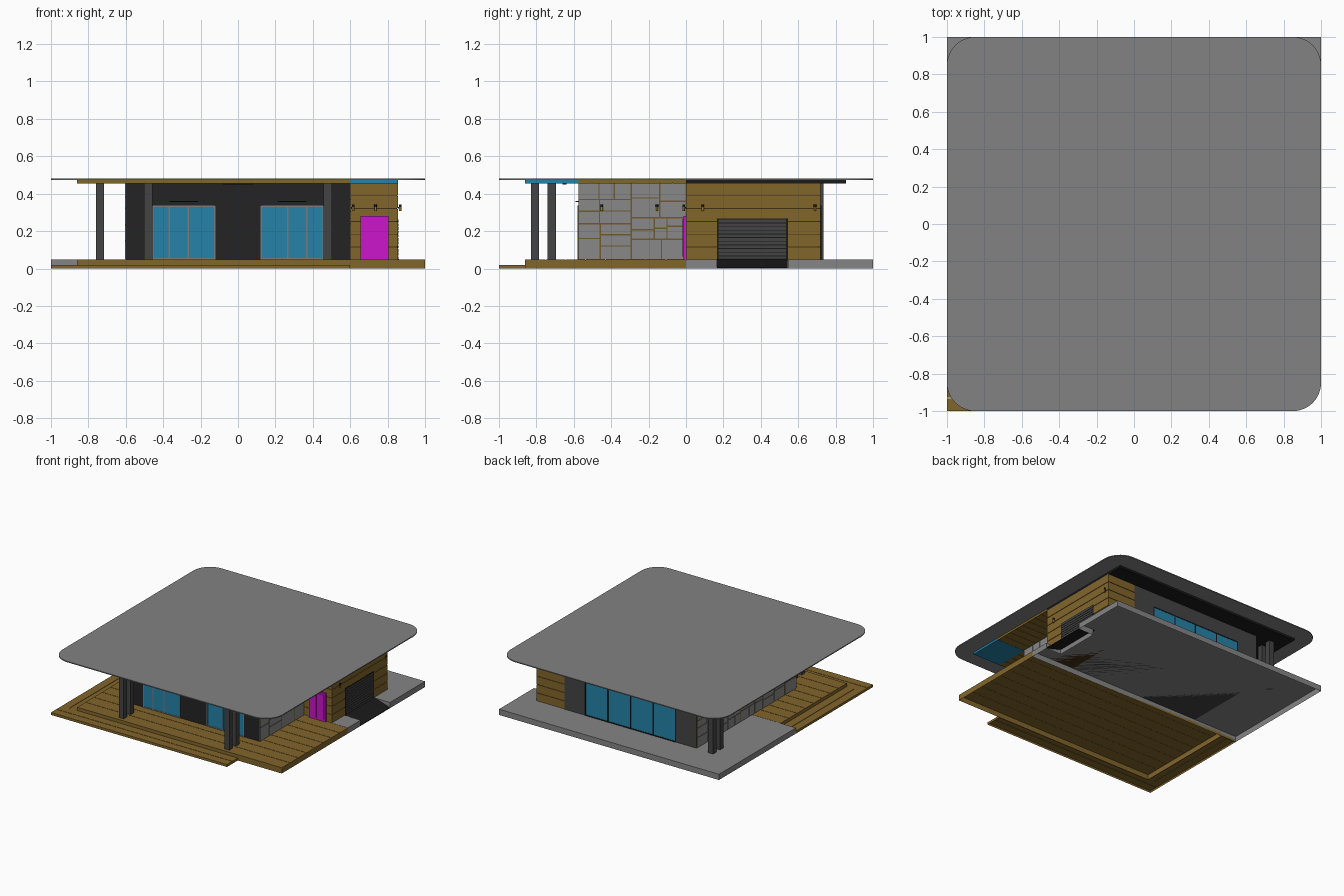
import bpy, bmesh, math, random
from mathutils import Matrix, Vector

if "Cube" in bpy.data.objects:
    bpy.data.objects.remove(bpy.data.objects["Cube"])

random.seed(9)


def material(name, r, g, b):
    m = bpy.data.materials.new(name)
    m.diffuse_color = (r, g, b, 1)
    m.use_nodes = True
    m.node_tree.nodes["Principled BSDF"].inputs["Base Color"].default_value = m.diffuse_color
    return m


WOOD = material("wood", .225, .132, .024)
SEAM = material("seam", .05, .03, .008)
MORTAR = material("mortar", .16, .1, .025)
GLASS = material("glass", .018, .225, .39)
DOOR = material("door_paint", .6, .008, .6)
BLACK = material("black", .01, .01, .01)
DARK = material("dark_wall", .017, .017, .017)
STEEL = material("steel", .056, .056, .056)
FRAME = material("frame", .2, .2, .2)
STONE = material("stone", .25, .25, .25)
CONCRETE = material("concrete", .235, .235, .235)
ROOF = material("roof_grey", .225, .225, .225)
BRASS = material("brass", .35, .2, .03)


def finish(name, bm, mat):
    bmesh.ops.recalc_face_normals(bm, faces=bm.faces)
    me = bpy.data.meshes.new(name)
    bm.to_mesh(me)
    bm.free()
    ob = bpy.data.objects.new(name, me)
    bpy.context.collection.objects.link(ob)
    me.materials.append(mat)
    return ob


def boxes(name, spans, mat):
    """One object made of boxes given as (x0, x1, y0, y1, z0, z1)."""
    bm = bmesh.new()
    for x0, x1, y0, y1, z0, z1 in spans:
        m = Matrix.Translation(((x0 + x1) / 2, (y0 + y1) / 2, (z0 + z1) / 2))
        m = m @ Matrix.Diagonal((x1 - x0, y1 - y0, z1 - z0, 1))
        bmesh.ops.create_cube(bm, size=1, matrix=m)
    return finish(name, bm, mat)


def prism(name, outline, z0, z1, mat, bottom=True, top=True):
    """Upright prism; open ends make a shell or a skirt."""
    bm = bmesh.new()
    lo = [bm.verts.new((x, y, z0)) for x, y in outline]
    hi = [bm.verts.new((x, y, z1)) for x, y in outline]
    for i in range(len(lo)):
        j = (i + 1) % len(lo)
        bm.faces.new((lo[i], lo[j], hi[j], hi[i]))
    if bottom:
        bm.faces.new(lo[::-1])
    if top:
        bm.faces.new(hi)
    return finish(name, bm, mat)


FLOOR, CEIL = .047, .457
HX, HY0, HY1, WX = .6, -.575, .72, .855

# Concrete base: a shell open below, notched for the driveway ramp
prism("concrete_base", [(-1, 0), (1, 0), (1, .165), (.86, .165), (.86, .545),
                        (1, .545), (1, 1), (-1, 1)], 0, FLOOR, CONCRETE, bottom=False)
bm = bmesh.new()
f = bm.faces.new([bm.verts.new((x, .166, z)) for x, z in
                  ((.845, .043), (1, 0), (1, .005), (.86, .05), (.845, .05))])
ext = bmesh.ops.extrude_face_region(bm, geom=[f])["geom"]
bmesh.ops.translate(bm, vec=(0, .378, 0), verts=[v for v in ext if isinstance(v, bmesh.types.BMVert)])
finish("driveway_ramp", bm, BLACK)

# Upper and lower decks: skirts open below, with planks along x on top
G = .002
n = 8
step = .86 / n
prism("upper_deck_skirt", [(-.86, -.86), (1, -.86), (1, 0), (-.86, 0)], 0, FLOOR - .001, WOOD,
      bottom=False, top=False)
boxes("upper_deck_planks", [(-.86, 1, -.86 + i * step + (G if i else 0), -.86 + (i + 1) * step - G, .043, FLOOR)
                            for i in range(n)], WOOD)
boxes("upper_deck_core", [(-.859, .999, -.859, -.001, .0435, .045)], SEAM)
prism("lower_deck_skirt", [(-1, -1), (.6, -1), (.6, -.86), (-.86, -.86), (-.86, 0), (-1, 0)],
      0, .019, WOOD, bottom=False, top=False)
boxes("lower_deck_planks",
      [(-1, .6, -1, -.932, .016, .02), (-1, .6, -.928, -.86, .016, .02),
       (-1, -.932, -.86, 0, .016, .02), (-.928, -.86, -.86, 0, .016, .02)], WOOD)

# Main house body with a darker front
boxes("main_house", [(-HX, HX, HY0 + .004, HY1, FLOOR, CEIL)], STEEL)
boxes("front_wall", [(-HX, HX, HY0, HY0 + .006, FLOOR, CEIL)], DARK)


# Irregular stone cladding on both side walls
def split(y0, y1, z0, z1):
    w, h = y1 - y0, z1 - z0
    if w < .17 and h < .115:
        return [(y0, y1, z0, z1)]
    t = random.uniform(.38, .62)
    if w > h * 1.4:
        c = y0 + w * t
        return split(y0, c, z0, z1) + split(c, y1, z0, z1)
    c = z0 + h * t
    return split(y0, y1, z0, c) + split(y0, y1, c, z1)


M = .0035
for side, s, y1 in (("right", 1, 0), ("left", -1, HY1)):
    a, b, c = s * (HX - .002), s * (HX + .001), s * (HX + .004)
    boxes(side + "_mortar", [(min(a, b), max(a, b), HY0, y1, FLOOR, CEIL)], MORTAR)
    boxes(side + "_stones", [(min(a, c), max(a, c), p + M, q - M, u + M, v - M)
                             for p, q, u, v in split(HY0, y1, FLOOR, CEIL)], STONE)

# Timber garage block with horizontal boards
boxes("garage_core", [(HX, WX - .004, .004, HY1 - .004, FLOOR, CEIL)], SEAM)
n = 6
h = (CEIL - FLOOR) / n
boxes("garage_boards", [(HX, WX, 0, HY1, FLOOR + i * h + .002, FLOOR + (i + 1) * h - .002)
                        for i in range(n)], WOOD)

# Garage door with slats
boxes("garage_door_frame", [(.84, .8565, .165, .545, FLOOR, .268)], BLACK)
n = 11
h = .215 / n
boxes("garage_door_slats", [(.85, .859, .175, .535, .05 + i * h, .05 + (i + 1) * h - .004)
                            for i in range(n)], STEEL)

# Entrance door
boxes("entrance_door", [(.655, .805, -.014, .004, FLOOR, .28)], DOOR)
boxes("entrance_door_panels", [(.67, .723, -.018, -.01, .065, .265),
                               (.737, .79, -.018, -.01, .065, .265)], DOOR)


# Windows: glass on the wall with a slim raised frame
def window(name, xs, y, out, z0, z1, frame_mat):
    def ys(d):
        return sorted((y - out * .004, y + out * d))
    boxes(name + "_glass", [(xs[0], xs[-1], *ys(.0015), z0, z1)], GLASS)
    t = .004
    bars = [(x - t, x + t, *ys(.004), z0, z1) for x in xs]
    bars += [(xs[0], xs[-1], *ys(.004), z - t, z + t) for z in (z0 + t, z1)]
    boxes(name + "_frame", bars, frame_mat)


window("front_left_window", (-.455, -.367, -.267, -.125), HY0, -1, FLOOR, .333, FRAME)
window("front_right_window", (.125, .267, .367, .455), HY0, -1, FLOOR, .333, FRAME)
window("back_window", (-.41, -.205, 0, .205, .41), HY1, 1, FLOOR, .333, BLACK)

# Bar lights above the front windows and a strip under the soffit
for side, s in (("left", -1), ("right", 1)):
    boxes(side + "_bar_light", [(s * .29 - .075, s * .29 + .075, -.592, -.584, .355, .362),
                                (s * .29 - .01, s * .29 + .01, -.586, -.573, .355, .361)], BLACK)
boxes("soffit_strip_light", [(-.08, .08, -.66, -.64, .448, CEIL)], BLACK)

# Paired columns carrying the roof
for name, x, y in (("front_left", -.48, -.763), ("front_right", .48, -.763), ("back_left", -.738, .667)):
    boxes(name + "_columns", [(x - .022, x + .022, y + d - .022, y + d + .022, FLOOR, CEIL)
                              for d in (-.045, .045)], STEEL)

# Roof slab with rounded corners
R = .15
outline = []
for k, (sx, sy) in enumerate(((1, 1), (-1, 1), (-1, -1), (1, -1))):
    for i in range(13):
        a = math.pi / 2 * (k + i / 12)
        outline.append((sx * (1 - R) + R * math.cos(a), sy * (1 - R) + R * math.sin(a)))
roof = prism("roof_slab", outline, .472, .48, ROOF)
bpy.context.view_layer.objects.active = roof
roof.select_set(True)
bpy.ops.object.shade_smooth_by_angle(angle=math.radians(30))

# Soffit: boards in front and on the right, a blue corner panel, black elsewhere
Z0, Z1 = .455, .472
boxes("black_soffit", [(-.86, -HX, HY0, .855, Z0, Z1), (-HX, HX, HY0, .855, Z0, Z1),
                       (HX, .855, 0, .855, Z0, Z1)], BLACK)
boxes("corner_soffit_panel", [(HX, .855, -.86, HY0, Z0, Z1)], GLASS)
boxes("soffit_core", [(-.86, HX, -.86, HY0, Z0 + .002, Z1),
                      (HX, .855, HY0, 0, Z0 + .002, Z1)], WOOD)
w = (HY0 + .86) / 4
boards = [(-.86, HX, -.86 + i * w + .002, -.86 + (i + 1) * w - .002, Z0, Z1 - .002) for i in range(4)]
w = -HY0 / 8
boards += [(HX, .855, HY0 + i * w + .002, HY0 + (i + 1) * w - .002, Z0, Z1 - .002) for i in range(8)]
boxes("soffit_boards", boards, WOOD)


# Wall lamps: cylinder on a small bracket
def lamp(name, x, y, direction):
    d = Vector(direction)
    c = Vector((x, y, .323)) + d * .012
    for part, z, r, depth, mat in (("shade", .012, .007, .014, BLACK), ("body", -.004, .006, .024, BRASS)):
        bm = bmesh.new()
        bmesh.ops.create_cone(bm, cap_ends=True, segments=12, radius1=r, radius2=r, depth=depth,
                              matrix=Matrix.Translation(c + Vector((0, 0, z))))
        finish(name + "_" + part, bm, mat)
    boxes(name + "_bracket", [(min(x, c.x) - .003, max(x, c.x) + .003,
                               min(y, c.y) - .003, max(y, c.y) + .003, .32, .328)], BLACK)


lamp("entrance_lamp", .735, 0, (0, -1, 0))
for i, y in enumerate((-.45, -.155)):
    lamp("stone_wall_lamp_%d" % (i + 1), HX + .004, y, (1, 0, 0))
for i, y in enumerate((.09, .69)):
    lamp("garage_lamp_%d" % (i + 1), WX, y, (1, 0, 0))
